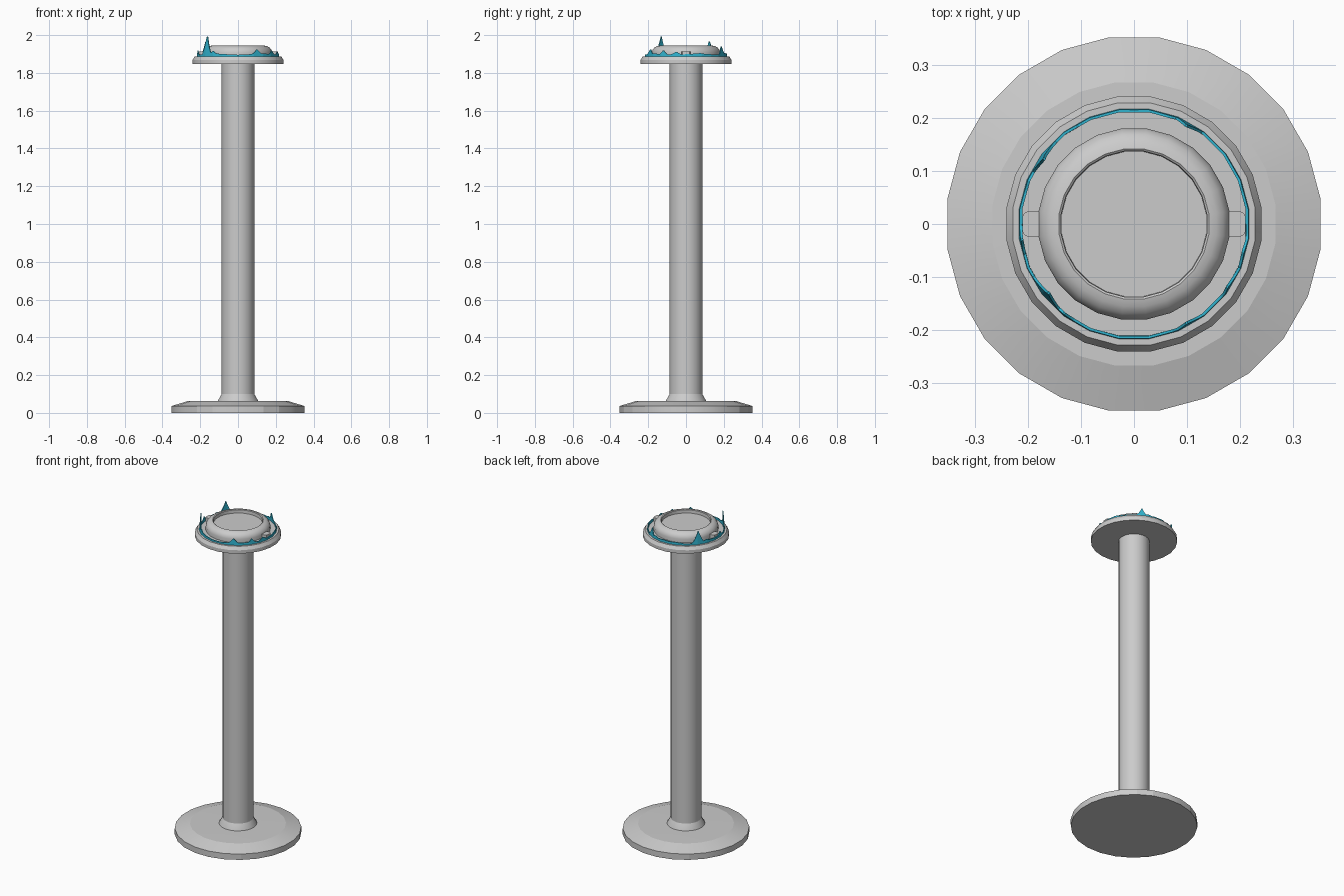
import bpy, bmesh, math

if "Cube" in bpy.data.objects:
    bpy.data.objects.remove(bpy.data.objects["Cube"])

SIDES = 24
STEP = 2 * math.pi / SIDES


def finish(name, bm, angle=30):
    bmesh.ops.recalc_face_normals(bm, faces=bm.faces)
    me = bpy.data.meshes.new(name)
    bm.to_mesh(me)
    bm.free()
    ob = bpy.data.objects.new(name, me)
    bpy.context.collection.objects.link(ob)
    bpy.ops.object.select_all(action='DESELECT')
    ob.select_set(True)
    bpy.context.view_layer.objects.active = ob
    bpy.ops.object.shade_smooth_by_angle(angle=math.radians(angle))
    return ob


def lathe(name, profile, sides=SIDES, angle=25):
    """Closed solid of revolution; profile runs bottom to top as (radius, z)."""
    bm = bmesh.new()
    rings = []
    for r, z in profile:
        rings.append([bm.verts.new((r * math.cos((i + .5) * 2 * math.pi / sides),
                                    r * math.sin((i + .5) * 2 * math.pi / sides), z))
                      for i in range(sides)])
    for a, b in zip(rings, rings[1:]):
        for i in range(sides):
            j = (i + 1) % sides
            bm.faces.new((a[i], a[j], b[j], b[i]))
    bm.faces.new(rings[0][::-1])
    bm.faces.new(rings[-1])
    return finish(name, bm, angle)


# Foot, collar and column
lathe("base", [(.356, 0), (.356, .036), (.27, .062), (.10, .064)], angle=15)
lathe("base_collar", [(.108, .06), (.106, .067), (.087, .10)])
lathe("column", [(.087, .06), (.087, 1.85)])

# Top plate with a bevelled rim
lathe("top_plate", [(.243, 1.847), (.243, 1.868), (.231, 1.887)])

# Rounded socket ring with a recessed floor
lathe("socket_ring", [(.182, 1.885), (.182, 1.908), (.179, 1.921), (.170, 1.933),
                      (.157, 1.941), (.143, 1.944), (.139, 1.941), (.138, 1.922)], angle=40)

# Rounded clips on either side of the ring
for side, name in ((1, "clip_right"), (-1, "clip_left")):
    outline = [(.17, -.024)]
    for cy, start in ((-.012, -90), (.012, 0)):
        for k in range(4):
            a = math.radians(start + 30 * k)
            outline.append((.199 + .012 * math.cos(a), cy + .012 * math.sin(a)))
    outline.append((.17, .024))
    bm = bmesh.new()
    face = bm.faces.new([bm.verts.new((side * x, y, 1.885)) for x, y in outline])
    ext = bmesh.ops.extrude_face_region(bm, geom=[face])
    for v in ext['geom']:
        if isinstance(v, bmesh.types.BMVert):
            v.co.z = 1.912
    finish(name, bm)

# Broken glass rim: (angle, height above plate, half width) of each shard
SHARDS = [(62, .058, 8), (72, .02, 10), (144, .085, 10), (158, .022, 10), (188, .035, 7),
          (219, .113, 11), (232, .03, 9), (298, .040, 9), (326, .034, 7),
          (346, .026, 8), (20, .018, 10), (110, .016, 10)]


def glass_height(deg):
    h = .012 + .003 * math.sin(math.radians(deg * 5))
    for centre, peak, width in SHARDS:
        d = abs((deg - centre + 180) % 360 - 180) / width
        if d < 1:
            h = max(h, .012 + (peak - .012) * (1 - d) ** 1.5)
    return h


bm = bmesh.new()
rows = []
for i in range(360):
    deg = i + .5
    a = math.radians(deg)
    # follow the faceted outline of the plate
    flat = math.cos(STEP / 2) / math.cos((a + STEP / 2) % STEP - STEP / 2)
    h = glass_height(deg)
    row = []
    for t, inset in ((0, 0), (1, 0), (1, .005), (0, .006)):
        r = (.219 - inset) * flat - t * h * .08
        row.append(bm.verts.new((r * math.cos(a), r * math.sin(a), 1.887 + t * h)))
    rows.append(row)
for i, row in enumerate(rows):
    nxt = rows[(i + 1) % len(rows)]
    for k in range(4):
        m = (k + 1) % 4
        bm.faces.new((row[k], nxt[k], nxt[m], row[m]))
glass = finish("broken_glass", bm)
mat = bpy.data.materials.new("teal_glass")
mat.diffuse_color = (.03, .45, .62, 1)
mat.use_nodes = True
mat.node_tree.nodes["Principled BSDF"].inputs["Base Color"].default_value = mat.diffuse_color
glass.data.materials.append(mat)
